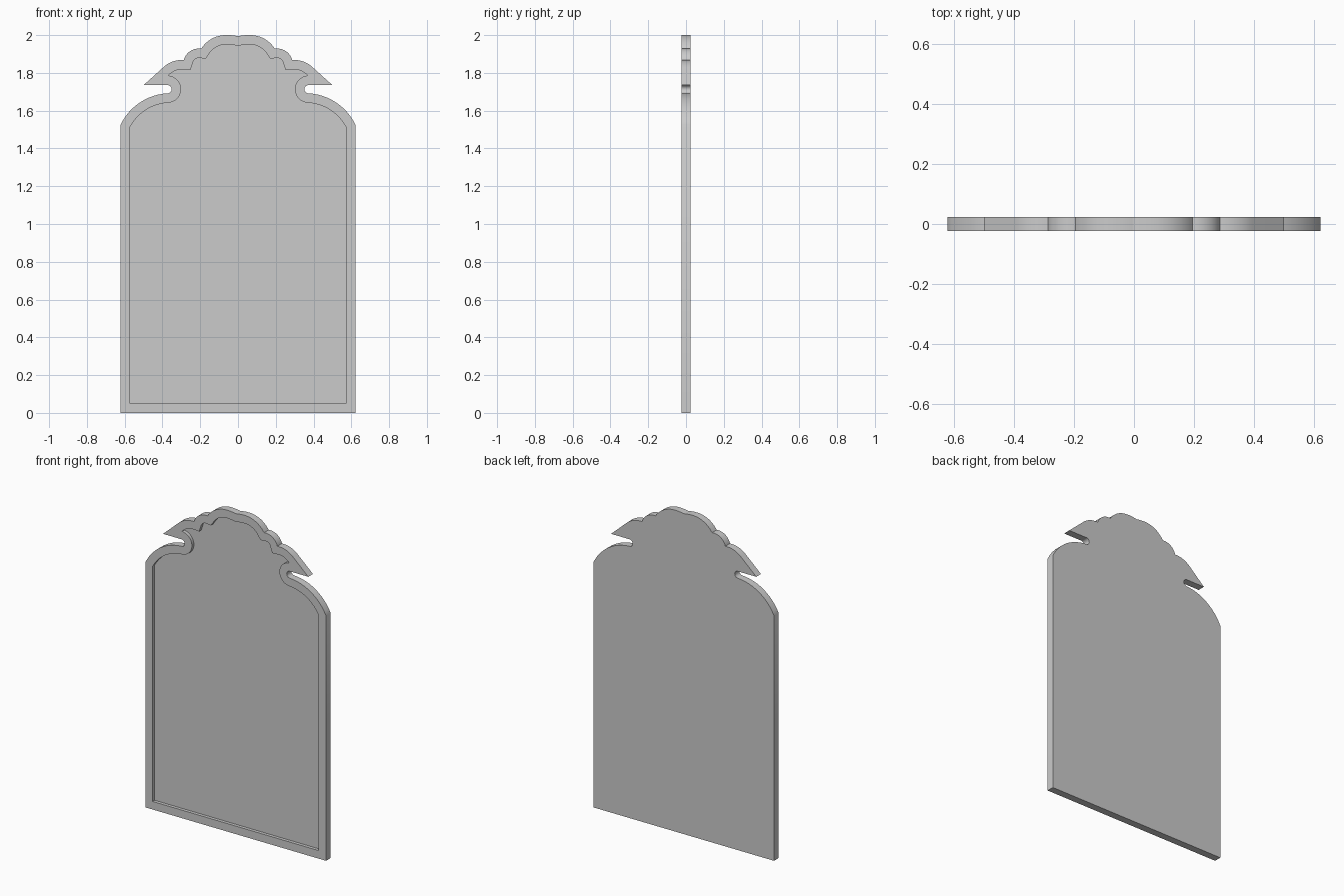
import bpy, bmesh, math
from mathutils import Vector

if "Cube" in bpy.data.objects:
    bpy.data.objects.remove(bpy.data.objects["Cube"])

HALF_DEPTH = 0.0228   # half thickness of the board
RIM = 0.05            # width of the raised border
RECESS = 0.02         # depth of the sunken panel


def arc(p, q, sag, n=12):
    """Points after p up to q on an arc bulging to the right of p->q by sag."""
    p, q = Vector(p), Vector(q)
    d = q - p
    c = d.length
    normal = Vector((d.y, -d.x)) / c
    r = (c * c / 4 + sag * sag) / (2 * sag)
    centre = (p + q) / 2 + normal * (sag - r)
    half = 2 * math.atan(2 * sag / c)
    a0 = math.atan2(normal.y, normal.x) - half
    return [centre + Vector((math.cos(a), math.sin(a))) * r
            for a in (a0 + 2 * half * i / n for i in range(1, n))] + [q]


def inset(points, dist):
    """Mitred inward offset of a counter-clockwise outline."""
    out = []
    for i, p in enumerate(points):
        a = (p - points[i - 1]).normalized()
        b = (points[(i + 1) % len(points)] - p).normalized()
        na, nb = Vector((-a.y, a.x)), Vector((-b.y, b.x))
        out.append(p + (na + nb) * dist / (1 + na.dot(nb)))
    return out


# Right half of the outline: (end point, sag), sag 0 = straight
half = [Vector((0.622, 0))]
segments = [
    ((0.622, 1.525), 0),        # side
    ((0.37, 1.692), 0.042),     # shoulder
    ((0.37, 1.735), -0.0185),   # rounded notch
    ((0.50, 1.735), 0),         # underside of the pointed wing
    ((0.395, 1.83), 0),         # wing slope
    ((0.287, 1.868), 0.012),    # lower scallop
    ((0.195, 1.928), 0.021),    # middle scallop
    ((0.065, 2.0), 0.019),      # crown lobe
    ((0.0, 1.994), 0.002),      # shallow dip at the centre
]
for end, sag in segments:
    if sag > 0:
        half += arc(half[-1], end, sag)
    elif sag < 0:               # hollow curve: run the arc backwards
        back = arc(end, half[-1], -sag)
        # the notch bites into the board, towards the centre line
        half += [Vector(p) for p in reversed(back[:-1])] + [Vector(end)]
        k = len(back)
        start, stop = half[-k - 1], half[-1]
        for p in half[-k:-1]:
            if p.x > start.x:
                p.x = 2 * start.x - p.x
    else:
        half.append(Vector(end))

outline = half + [Vector((-p.x, p.y)) for p in reversed(half[:-1])]
inner = inset(outline, RIM)

# Board with raised rim and sunken panel
bm = bmesh.new()


def ring(points, y):
    return [bm.verts.new((p.x, y, p.y)) for p in points]


rings = [ring(outline, HALF_DEPTH), ring(outline, -HALF_DEPTH),
         ring(inner, -HALF_DEPTH), ring(inner, -HALF_DEPTH + RECESS)]
for r0, r1 in zip(rings, rings[1:]):
    for i in range(len(r0)):
        j = (i + 1) % len(r0)
        bm.faces.new((r0[i], r0[j], r1[j], r1[i]))
bm.faces.new(rings[-1])
bm.faces.new(rings[0][::-1])
bmesh.ops.recalc_face_normals(bm, faces=bm.faces)

mesh = bpy.data.meshes.new("scalloped_mirror_board")
bm.to_mesh(mesh)
bm.free()
board = bpy.data.objects.new("scalloped_mirror_board", mesh)
bpy.context.collection.objects.link(board)
bpy.context.view_layer.objects.active = board
board.select_set(True)
bpy.ops.object.shade_smooth_by_angle(angle=math.radians(30))
